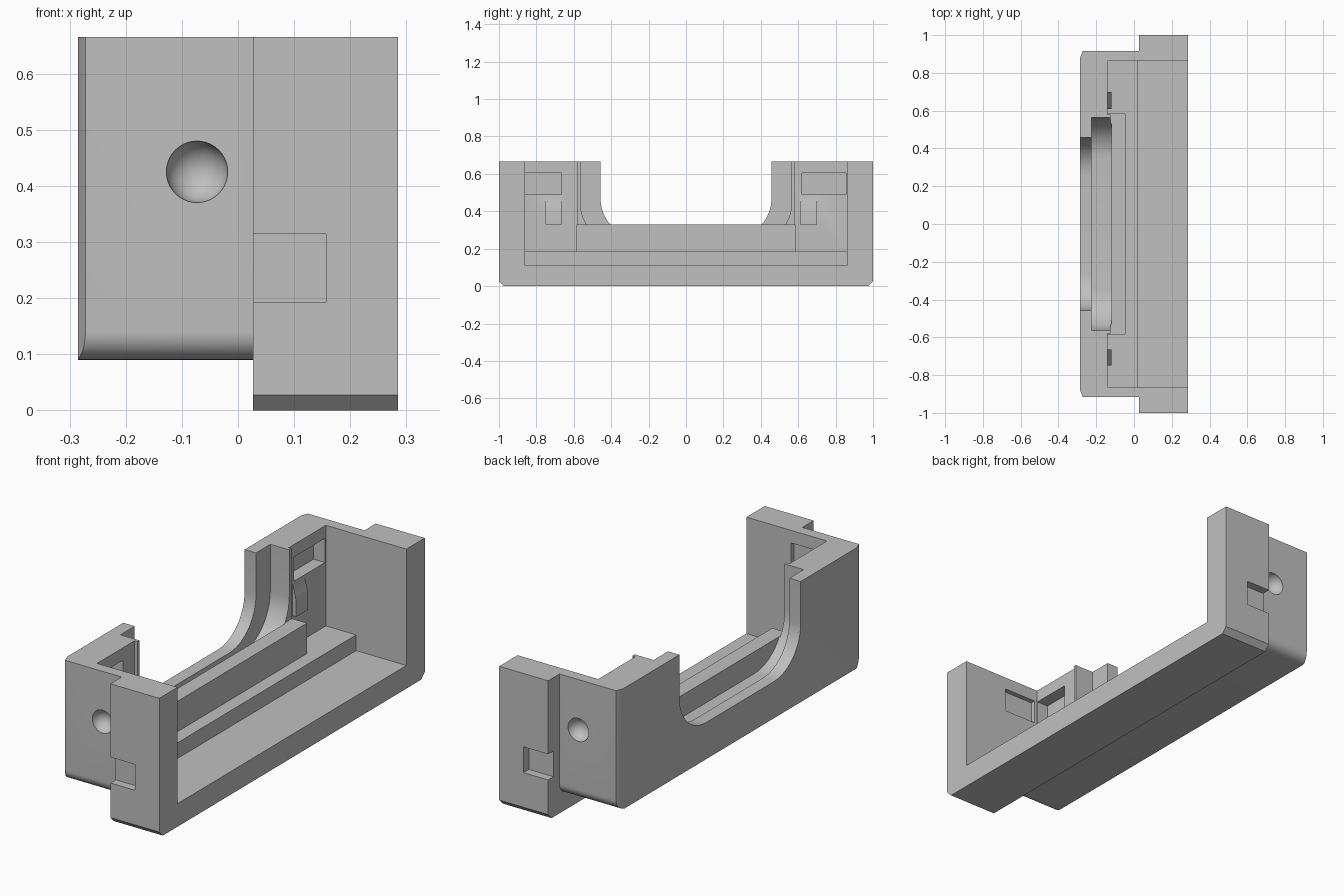
import bpy, bmesh, math
from mathutils import Vector

if "Cube" in bpy.data.objects:
    bpy.data.objects.remove(bpy.data.objects["Cube"])

mat = bpy.data.materials.new("mid_grey")
GREY = (0.527, 0.527, 0.527, 1)
mat.diffuse_color = GREY
mat.use_nodes = True
mat.node_tree.nodes["Principled BSDF"].inputs["Base Color"].default_value = GREY


def finish(name, bm):
    bmesh.ops.recalc_face_normals(bm, faces=bm.faces)
    me = bpy.data.meshes.new(name)
    bm.to_mesh(me)
    bm.free()
    me.materials.append(mat)
    ob = bpy.data.objects.new(name, me)
    bpy.context.collection.objects.link(ob)
    return ob


def prism(name, axis, profile, lo, hi):
    """Extrude a 2D profile along x, y or z between lo and hi."""
    place = {"x": lambda a, b: (lo, a, b),
             "y": lambda a, b: (a, lo, b),
             "z": lambda a, b: (a, b, lo)}[axis]
    step = Vector([(hi - lo) * (axis == c) for c in "xyz"])
    bm = bmesh.new()
    face = bm.faces.new([bm.verts.new(place(a, b)) for a, b in profile])
    ext = bmesh.ops.extrude_face_region(bm, geom=[face])
    bmesh.ops.translate(bm, vec=step, verts=[v for v in ext["geom"] if isinstance(v, bmesh.types.BMVert)])
    return finish(name, bm)


def box(name, x, y, z):
    y = sorted(y)
    return prism(name, "z", [(x[0], y[0]), (x[1], y[0]), (x[1], y[1]), (x[0], y[1])], *z)


def rounded_u(half, bottom, top, r, n=12):
    """Symmetric upright profile with rounded lower corners."""
    right = [(half - r + r * math.sin(t), bottom + r - r * math.cos(t))
             for t in (math.pi / 2 * i / n for i in range(n + 1))]
    right.append((half, top))
    return right + [(-a, b) for a, b in reversed(right)]


def combine(target, tool, op):
    mod = target.modifiers.new(op, "BOOLEAN")
    mod.operation = op
    mod.solver = "EXACT"
    mod.object = tool
    bpy.context.view_layer.objects.active = target
    bpy.ops.object.modifier_apply(modifier=mod.name)
    bpy.data.objects.remove(tool)


def add(tool):
    combine(body, tool, "UNION")


def cut(tool):
    combine(body, tool, "DIFFERENCE")


TOP, OVER = 0.665, 0.8

# Outer shell: wide front frame joined to the narrower back housing
body = prism("bracket_body", "x", rounded_u(1.0, 0, TOP, 0.027, 1), 0.027, 0.285)
add(prism("back_housing", "x", rounded_u(0.915, 0.09, TOP, 0.05), -0.285, 0.1))

# Chamfers on the rear vertical corners
for s in (-1, 1):
    cut(prism("corner_chamfer", "z",
              [(-0.272, s * 0.915), (-0.246, s * 0.985), (-0.32, s * 0.985),
               (-0.32, s * 0.78), (-0.285, s * 0.88)], -0.1, OVER))

# Stepped inner cavity, open to the front and top
cut(prism("cavity", "y", [(-0.14, OVER), (-0.14, 0.185), (0.02, 0.185),
                          (0.02, 0.11), (0.4, 0.11), (0.4, OVER)], -0.862, 0.862))

# Raised rail and the ribs bordering the window
add(box("inner_rail", (-0.2, -0.045), (-0.585, 0.585), (0.15, 0.33)))
for s in (-1, 1):
    add(box("window_rib", (-0.2, -0.125), (s * 0.45, s * 0.58), (0.16, TOP)))

# U-shaped window with a wider inner recess
cut(prism("inner_window", "x", rounded_u(0.565, 0.225, OVER, 0.22), -0.225, -0.12))
cut(prism("outer_window", "x", rounded_u(0.457, 0.265, OVER, 0.2), -0.4, -0.2))

# Latch pockets in the back wall, with a wedge bump below each
for outer, inner, b0, b1 in ((-0.86, -0.665, -0.75, -0.665), (0.855, 0.62, 0.61, 0.70)):
    cut(box("latch_pocket", (-0.2, -0.1), (outer, inner), (0.49, 0.605)))
    add(prism("latch_bump", "y", [(-0.16, 0.485), (-0.14, 0.485), (-0.125, 0.43),
                                  (-0.12, 0.40), (-0.12, 0.33), (-0.16, 0.33)], b0, b1))

# Shallow slot inside one end wall
cut(box("end_slot", (-0.125, 0.05), (-0.885, -0.8), (0.49, 0.605)))

# Side notches and round dimples on both ends
for s in (-1, 1):
    cut(box("side_notch", (-0.05, 0.157), (s * 0.96, s * 1.1), (0.192, 0.315)))
    bm = bmesh.new()
    bmesh.ops.create_uvsphere(bm, u_segments=40, v_segments=20, radius=0.055)
    bmesh.ops.translate(bm, vec=(-0.073, s * 0.919, 0.425), verts=bm.verts)
    cut(finish("dimple", bm))

# Smooth the rounded parts, keep the edges crisp
bpy.ops.object.select_all(action="DESELECT")
body.select_set(True)
bpy.context.view_layer.objects.active = body
bpy.ops.object.shade_smooth_by_angle(angle=math.radians(25))
